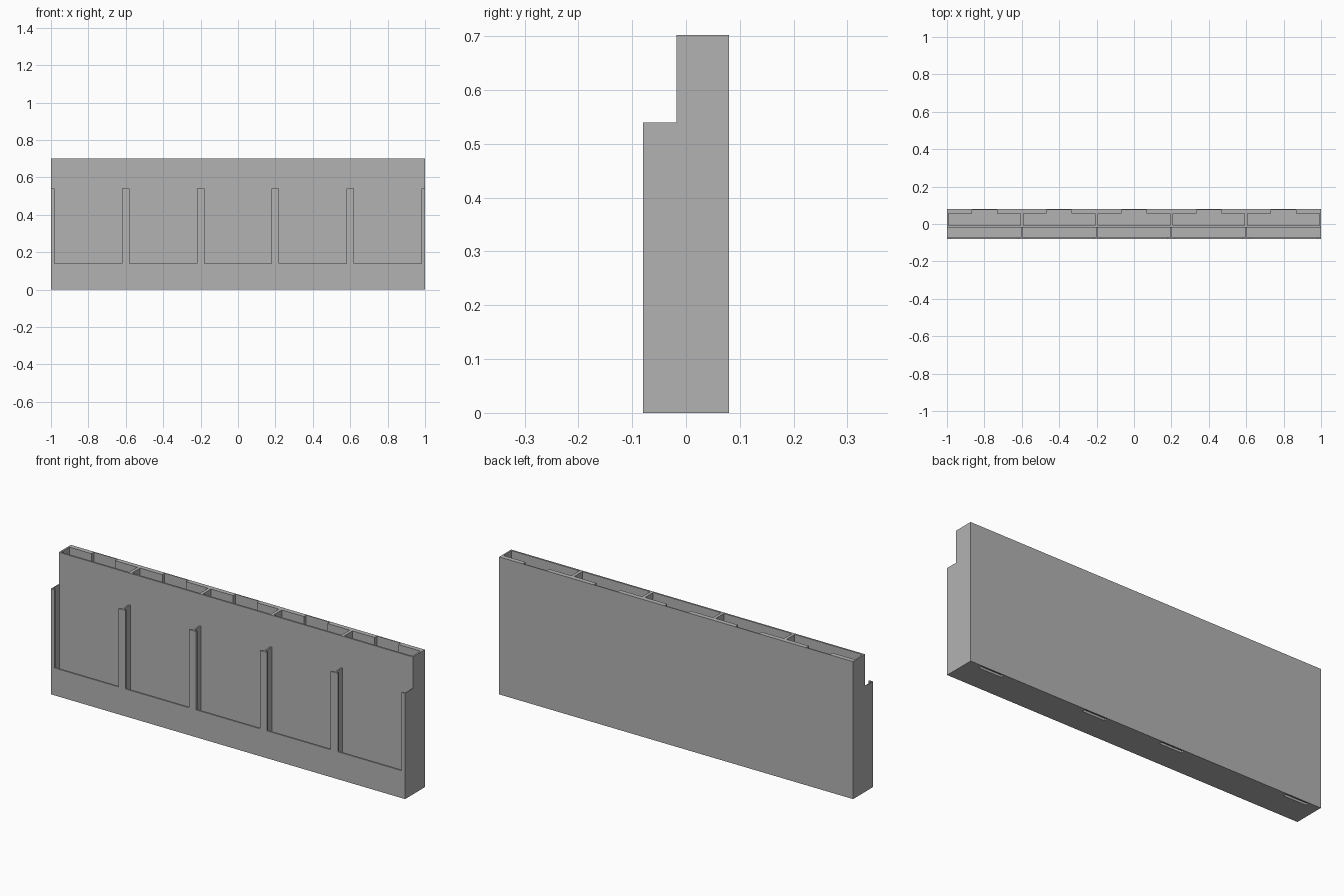
import bpy, bmesh

if "Cube" in bpy.data.objects:
    bpy.data.objects.remove(bpy.data.objects["Cube"])

gray = bpy.data.materials.new("plain_gray")
gray.diffuse_color = (0.45, 0.45, 0.45, 1)
gray.use_nodes = True
gray.node_tree.nodes["Principled BSDF"].inputs["Base Color"].default_value = gray.diffuse_color

PITCH = 0.4
CENTERS = [PITCH * (i - 2) for i in range(5)]


def make_object(name, bm):
    bmesh.ops.recalc_face_normals(bm, faces=bm.faces)
    mesh = bpy.data.meshes.new(name)
    bm.to_mesh(mesh)
    bm.free()
    mesh.materials.append(gray)
    obj = bpy.data.objects.new(name, mesh)
    bpy.context.collection.objects.link(obj)
    return obj


def row_of_boxes(name, centers, half_width, y0, y1, z0, z1):
    """Row of equal boxes along x."""
    bm = bmesh.new()
    for cx in centers:
        verts = bmesh.ops.create_cube(bm, size=1)["verts"]
        bmesh.ops.scale(bm, verts=verts, vec=(2 * half_width, y1 - y0, z1 - z0))
        bmesh.ops.translate(bm, verts=verts, vec=(cx, (y0 + y1) / 2, (z0 + z1) / 2))
    return make_object(name, bm)


# Stepped body: side profile extruded along x
profile = [(-0.08, 0), (0.08, 0), (0.08, 0.702), (-0.018, 0.702),
           (-0.018, 0.54), (-0.08, 0.54)]
bm = bmesh.new()
face = bm.faces.new([bm.verts.new((-1, y, z)) for y, z in profile])
ext = bmesh.ops.extrude_face_region(bm, geom=[face])
bmesh.ops.translate(bm, vec=(2, 0, 0),
                    verts=[v for v in ext["geom"] if isinstance(v, bmesh.types.BMVert)])
rack = make_object("rack_body", bm)

cutters = [
    # Open-topped rear compartments
    row_of_boxes("rear_compartments", CENTERS, 0.192, -0.009, 0.056, 0.012, 0.8),
    # Notches inside the rear wall
    row_of_boxes("rear_notches", CENTERS, 0.067, 0.03, 0.075, 0.012, 0.8),
    # Front pockets behind the lips
    row_of_boxes("front_pockets", CENTERS, 0.196, -0.071, -0.018, 0.012, 0.65),
    # Openings in the front wall, leaving upright lips
    row_of_boxes("front_openings", CENTERS, 0.18, -0.1, -0.05, 0.14, 0.65),
    # Slots under the rear edge
    row_of_boxes("base_slots", [-0.87, -0.16, 0.28, 0.87], 0.064, 0.057, 0.074, -0.05, 0.011),
]

# Carve each row, then discard its cutter
bpy.context.view_layer.objects.active = rack
for cutter in cutters:
    cutter.hide_render = True
    mod = rack.modifiers.new(cutter.name, 'BOOLEAN')
    mod.operation = 'DIFFERENCE'
    mod.solver = 'EXACT'
    mod.object = cutter
    bpy.ops.object.modifier_apply(modifier=mod.name)
    bpy.data.objects.remove(cutter, do_unlink=True)
